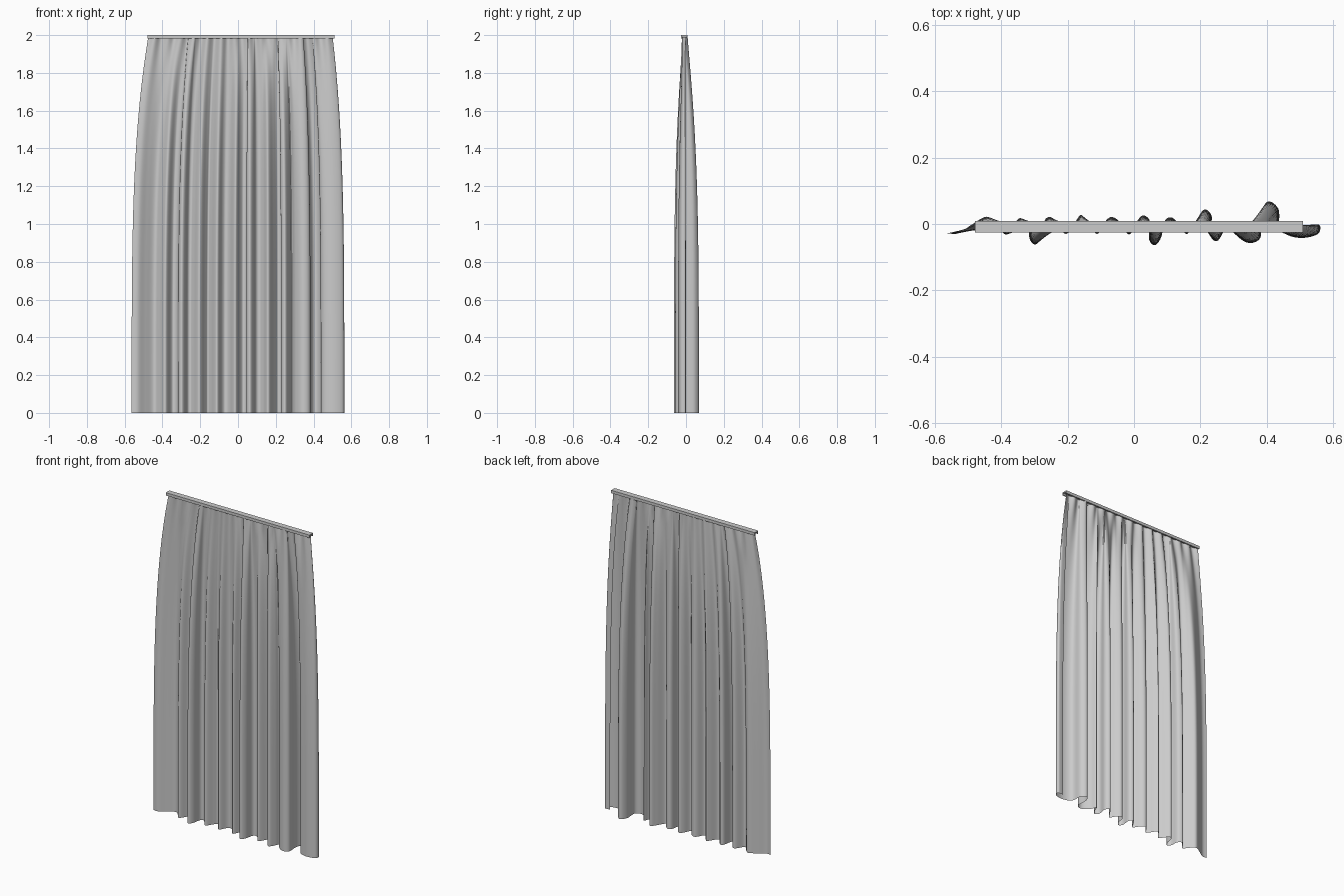
import bpy, bmesh, math
from mathutils import Vector

if "Cube" in bpy.data.objects:
    bpy.data.objects.remove(bpy.data.objects["Cube"])

HEIGHT, TOP_Y = 1.99, -0.008

# plan of the folds along the bottom hem
HEM = [(-.563, -.028), (-.53, -.028), (-.49, -.002), (-.445, .022), (-.415, .0),
       (-.385, -.032), (-.355, .01), (-.34, .017), (-.32, .0), (-.315, -.045), (-.298, -.062),
       (-.28, -.04), (-.27, .01), (-.253, .021), (-.235, .005), (-.205, -.03), (-.175, .01),
       (-.16, .027), (-.143, .01), (-.112, -.03), (-.085, .01), (-.067, .021), (-.045, .008),
       (-.015, -.032), (.01, .01), (.028, .026), (.048, .008), (.045, -.045), (.063, -.064),
       (.082, -.04), (.092, .008), (.112, .02), (.135, .002), (.16, -.03), (.19, .015),
       (.213, .044), (.235, .022), (.228, -.03), (.25, -.052), (.272, -.02), (.285, .008),
       (.305, -.03), (.345, -.057), (.382, -.04), (.382, .03), (.405, .068), (.436, .045),
       (.44, -.01), (.465, -.034), (.51, -.042), (.555, -.03), (.56, -.003), (.525, -.003)]


def spline(pts, steps):
    """Catmull-Rom curve through the points."""
    p = [Vector(q) for q in [pts[0]] + pts + [pts[-1]]]
    out = []
    for i in range(1, len(p) - 2):
        a, b, c, d = p[i - 1:i + 3]
        for k in range(steps):
            t = k / steps
            out.append(0.5 * (2 * b + (c - a) * t + (2 * a - 5 * b + 4 * c - d) * t * t
                              + (3 * b - a - 3 * c + d) * t ** 3))
    return out + [p[-1]]


def make_object(name, bm):
    me = bpy.data.meshes.new(name)
    bm.to_mesh(me)
    bm.free()
    ob = bpy.data.objects.new(name, me)
    bpy.context.collection.objects.link(ob)
    return ob


# curtain: the hem curve gathers into small pleats towards the rail
hem = spline(HEM, 6)
ROWS = 48
bm = bmesh.new()
grid = []
for r in range(ROWS + 1):
    d = (r / ROWS) ** 1.6                     # 0 at the rail, 1 at the hem
    s = 1 - (1 - d) ** 3.8
    pleat = math.exp(-d * 12)
    row = []
    for p in hem:
        x_top = p.x * 0.867 + 0.013
        wave = math.cos(math.tau * (x_top + 0.475) / 0.07)
        x = x_top + (p.x - x_top) * s
        y = TOP_Y + (p.y - TOP_Y) * (0.1 + 0.9 * s) + 0.009 * pleat * wave
        row.append(bm.verts.new((x, y, HEIGHT * (1 - d))))
    grid.append(row)
for upper, lower in zip(grid, grid[1:]):
    for i in range(len(hem) - 1):
        bm.faces.new((upper[i], lower[i], lower[i + 1], upper[i + 1]))
curtain = make_object("curtain", bm)
curtain.data.shade_smooth()

# rail: channel profile, open underneath, swept along x
SECTION = [(-.026, 2), (.009, 2), (.009, 1.982), (.002, 1.982), (.002, 1.993),
           (-.019, 1.993), (-.019, 1.982), (-.026, 1.982)]
bm = bmesh.new()
face = bm.faces.new([bm.verts.new((-.48, y, z)) for y, z in SECTION])
ext = bmesh.ops.extrude_face_region(bm, geom=[face])
bmesh.ops.translate(bm, vec=(.99, 0, 0),
                    verts=[v for v in ext["geom"] if isinstance(v, bmesh.types.BMVert)])
bmesh.ops.recalc_face_normals(bm, faces=bm.faces)
if not any(f.normal.x < -.9 for f in bm.faces):
    bm.faces.new([v for v in face.verts])
make_object("rail", bm)
